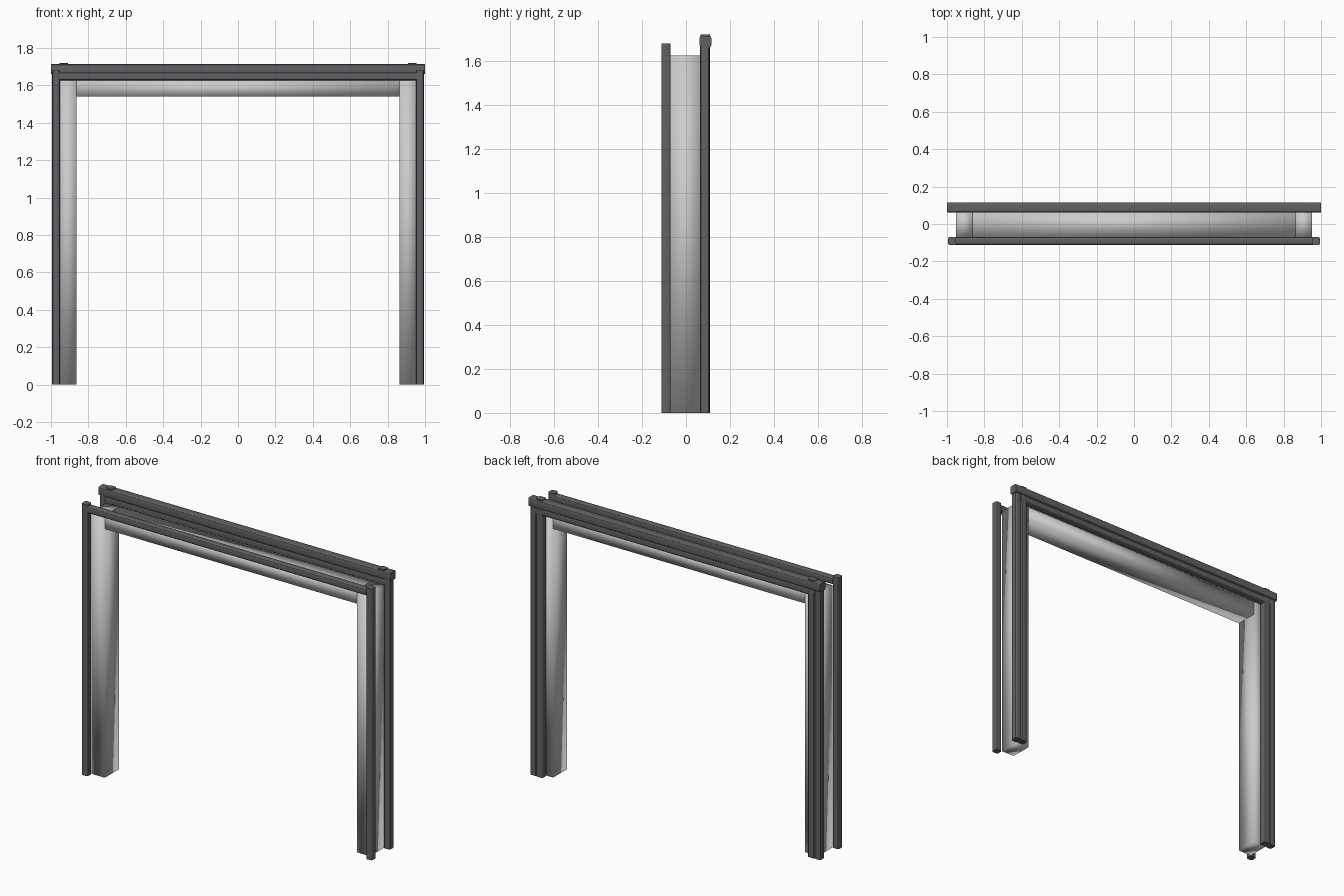
import bpy, bmesh

if "Cube" in bpy.data.objects:
    bpy.data.objects.remove(bpy.data.objects["Cube"])

dark = bpy.data.materials.new("dark_trim")
dark.diffuse_color = (0.12, 0.12, 0.13, 1)
dark.use_nodes = True
dark.node_tree.nodes["Principled BSDF"].inputs["Base Color"].default_value = dark.diffuse_color


def box(name, x, y, z, mat=None, round_axis=None):
    """Box from (min, max) ranges; long edges are rounded when an axis is given."""
    r = (x, y, z)
    bm = bmesh.new()
    bmesh.ops.create_cube(bm, size=1)
    for v in bm.verts:
        v.co = [a + (b - a) * (c + 0.5) for (a, b), c in zip(r, v.co)]
    if round_axis is not None:
        edges = [e for e in bm.edges
                 if abs(e.verts[0].co[round_axis] - e.verts[1].co[round_axis]) > 1e-4]
        bmesh.ops.bevel(bm, geom=edges, offset=0.01, segments=3, profile=0.5, affect='EDGES')
    me = bpy.data.meshes.new(name)
    bm.to_mesh(me)
    bm.free()
    ob = bpy.data.objects.new(name, me)
    bpy.context.collection.objects.link(ob)
    if mat:
        me.materials.append(mat)
    bpy.ops.object.select_all(action='DESELECT')
    ob.select_set(True)
    bpy.context.view_layer.objects.active = ob
    if round_axis is None:
        bpy.ops.object.shade_smooth()
    else:
        bpy.ops.object.shade_smooth_by_angle()
    return ob


def pair(name, x, y, z, mat=None, round_axis=None):
    """The same upright on the left and right."""
    box(name + "_right", x, y, z, mat, round_axis)
    box(name + "_left", (-x[1], -x[0]), y, z, mat, round_axis)


# Pale lining of the opening
pair("jamb", (0.863, 0.953), (-0.07, 0.067), (0, 1.625))
box("head_lining", (-0.863, 0.863), (-0.07, 0.067), (1.54, 1.625))

# Front trim: posts and head rail
pair("front_post", (0.953, 0.995), (-0.112, -0.07), (0, 1.68), dark, 2)
box("front_head_rail", (-0.956, 0.956), (-0.111, -0.07), (1.628, 1.67), dark, 0)

# Back trim: double posts and double head rail
pair("back_outer_post", (0.953, 0.995), (0.063, 0.107), (0, 1.67), dark, 2)
pair("back_inner_post", (0.908, 0.955), (0.067, 0.109), (0, 1.72), dark, 2)
box("back_upper_rail", (-1, 1), (0.062, 0.115), (1.662, 1.715), dark, 0)
box("back_lower_rail", (-0.956, 0.956), (0.066, 0.108), (1.622, 1.666), dark, 0)
